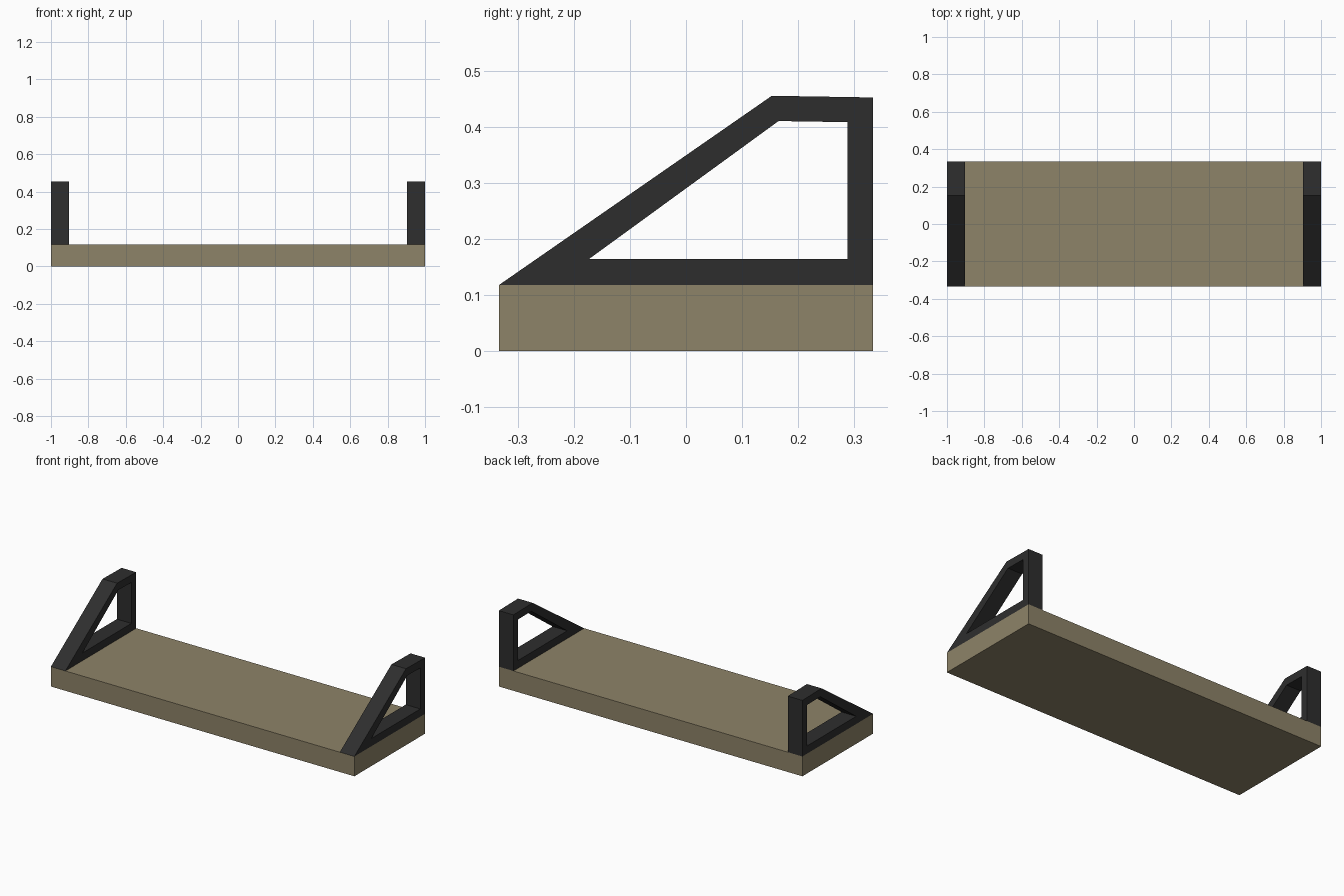
import bpy
import bmesh

cube = bpy.data.objects.get("Cube")
if cube:
    bpy.data.objects.remove(cube, do_unlink=True)


def make_material(name, rgb):
    mat = bpy.data.materials.new(name)
    mat.use_nodes = True
    mat.diffuse_color = (*rgb, 1)
    mat.node_tree.nodes["Principled BSDF"].inputs["Base Color"].default_value = (*rgb, 1)
    return mat


def make_object(name, bm, mat):
    bmesh.ops.recalc_face_normals(bm, faces=bm.faces)
    mesh = bpy.data.meshes.new(name)
    bm.to_mesh(mesh)
    bm.free()
    mesh.materials.append(mat)
    obj = bpy.data.objects.new(name, mesh)
    bpy.context.collection.objects.link(obj)
    return obj


wood = make_material("tan wood", (0.27, 0.227, 0.138))
metal = make_material("dark metal", (0.027, 0.027, 0.027))

LENGTH, DEPTH, THICK = 2.0, 0.666, 0.118
BRACKET_WIDTH = 0.096

# Shelf board
bm = bmesh.new()
bmesh.ops.create_cube(bm, size=1)
bmesh.ops.scale(bm, verts=bm.verts, vec=(LENGTH, DEPTH, THICK))
bmesh.ops.translate(bm, verts=bm.verts, vec=(0, 0, THICK / 2))
make_object("shelf_board", bm, wood)

# Bracket outline and its opening, as (y, z)
half = DEPTH / 2
outer = [(-half, THICK), (half, THICK), (half, 0.452), (0.153, 0.455)]
inner = [(-0.173, 0.164), (0.288, 0.164), (0.288, 0.408), (0.165, 0.410)]


def make_bracket(name, x):
    """Flat frame between the outline and the opening, extruded along x."""
    bm = bmesh.new()
    out_ring = [bm.verts.new((x, y, z)) for y, z in outer]
    in_ring = [bm.verts.new((x, y, z)) for y, z in inner]
    for i in range(len(outer)):
        j = (i + 1) % len(outer)
        bm.faces.new((out_ring[i], out_ring[j], in_ring[j], in_ring[i]))
    side = bmesh.ops.extrude_face_region(bm, geom=bm.faces[:], use_keep_orig=True)
    moved = [v for v in side["geom"] if isinstance(v, bmesh.types.BMVert)]
    bmesh.ops.translate(bm, verts=moved, vec=(BRACKET_WIDTH, 0, 0))
    make_object(name, bm, metal)


# Matching brackets at both ends
make_bracket("right_bracket", -LENGTH / 2)
make_bracket("left_bracket", LENGTH / 2 - BRACKET_WIDTH)
